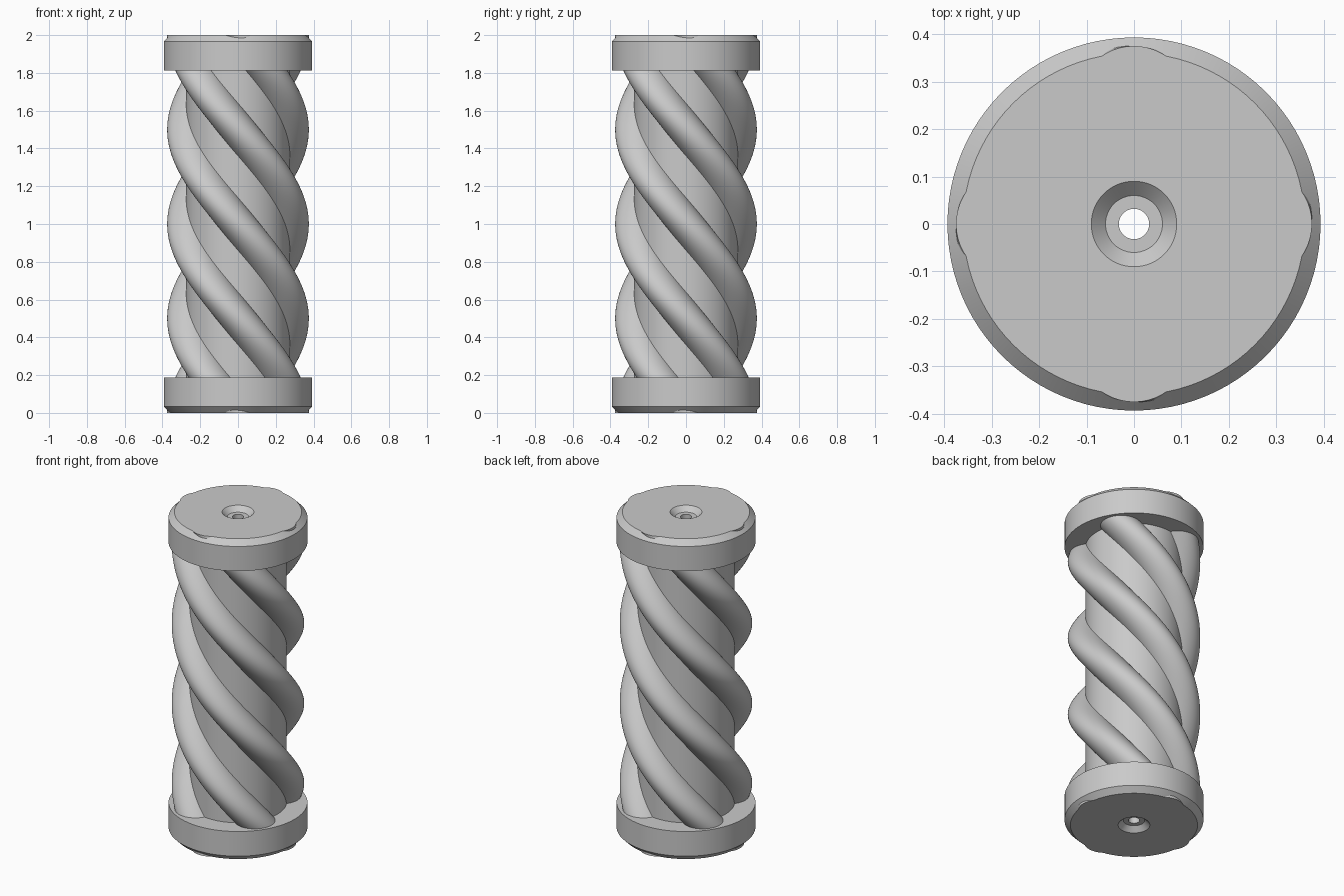
import bpy, bmesh
from math import sin, cos, pi, radians

cube = bpy.data.objects.get("Cube")
if cube:
    bpy.data.objects.remove(cube, do_unlink=True)

HEIGHT = 2.0
CORE_R = 0.275
COLLAR_R = 0.393
COLLAR_H = 0.187
CHAMFER = 0.033
STRAND_R = 0.117
STRAND_OFFSET = 0.258
SEGMENTS = 96

grey = bpy.data.materials.new("stone grey")
grey.use_nodes = True
COLOR = (0.59, 0.59, 0.59, 1)
grey.diffuse_color = COLOR
grey.node_tree.nodes["Principled BSDF"].inputs["Base Color"].default_value = COLOR


def finish(name, bm):
    bmesh.ops.recalc_face_normals(bm, faces=bm.faces)
    mesh = bpy.data.meshes.new(name)
    bm.to_mesh(mesh)
    bm.free()
    mesh.materials.append(grey)
    obj = bpy.data.objects.new(name, mesh)
    bpy.context.collection.objects.link(obj)
    bpy.ops.object.select_all(action='DESELECT')
    obj.select_set(True)
    bpy.context.view_layer.objects.active = obj
    bpy.ops.object.shade_smooth_by_angle(angle=radians(25))
    return obj


def bridge(bm, loop_a, loop_b):
    n = len(loop_a)
    for i in range(n):
        j = (i + 1) % n
        bm.faces.new((loop_a[i], loop_a[j], loop_b[j], loop_b[i]))


def lathe(name, profile):
    """Revolve a closed (radius, height) profile around z."""
    bm = bmesh.new()
    rings = []
    for k in range(SEGMENTS):
        a = 2 * pi * k / SEGMENTS
        rings.append([bm.verts.new((r * cos(a), r * sin(a), z)) for r, z in profile])
    for k in range(SEGMENTS):
        bridge(bm, rings[k], rings[(k + 1) % SEGMENTS])
    return finish(name, bm)


def twisted_strand(name, start, sides=48, steps=120):
    """Round section, set off from the axis, raised with one full turn."""
    bm = bmesh.new()
    rings = []
    for s in range(steps + 1):
        t = s / steps
        turn = start - 2 * pi * t
        ring = []
        for k in range(sides):
            a = 2 * pi * k / sides
            x = STRAND_OFFSET + STRAND_R * cos(a)
            y = STRAND_R * sin(a)
            ring.append(bm.verts.new((x * cos(turn) - y * sin(turn),
                                      x * sin(turn) + y * cos(turn), HEIGHT * t)))
        rings.append(ring)
    for low, high in zip(rings, rings[1:]):
        bridge(bm, low, high)
    bm.faces.new(rings[0])
    bm.faces.new(rings[-1])
    return finish(name, bm)


# Central shaft with a through hole, countersunk at both ends
sink, seat, bore, depth = 0.09, 0.06, 0.032, 0.03
lathe("core_shaft", [
    (sink, HEIGHT), (CORE_R, HEIGHT), (CORE_R, 0), (sink, 0),
    (seat, depth), (bore, depth), (bore, HEIGHT - depth), (seat, HEIGHT - depth)])

# Chamfered end collars, mirrored about mid height
collar = [(CORE_R, 0), (COLLAR_R - CHAMFER, 0), (COLLAR_R, CHAMFER),
          (COLLAR_R, COLLAR_H), (CORE_R, COLLAR_H)]
lathe("lower_collar", collar)
lathe("upper_collar", [(r, HEIGHT - z) for r, z in collar])

# Four strands winding around the shaft
for i in range(4):
    twisted_strand(f"strand_{i + 1}", i * pi / 2)
